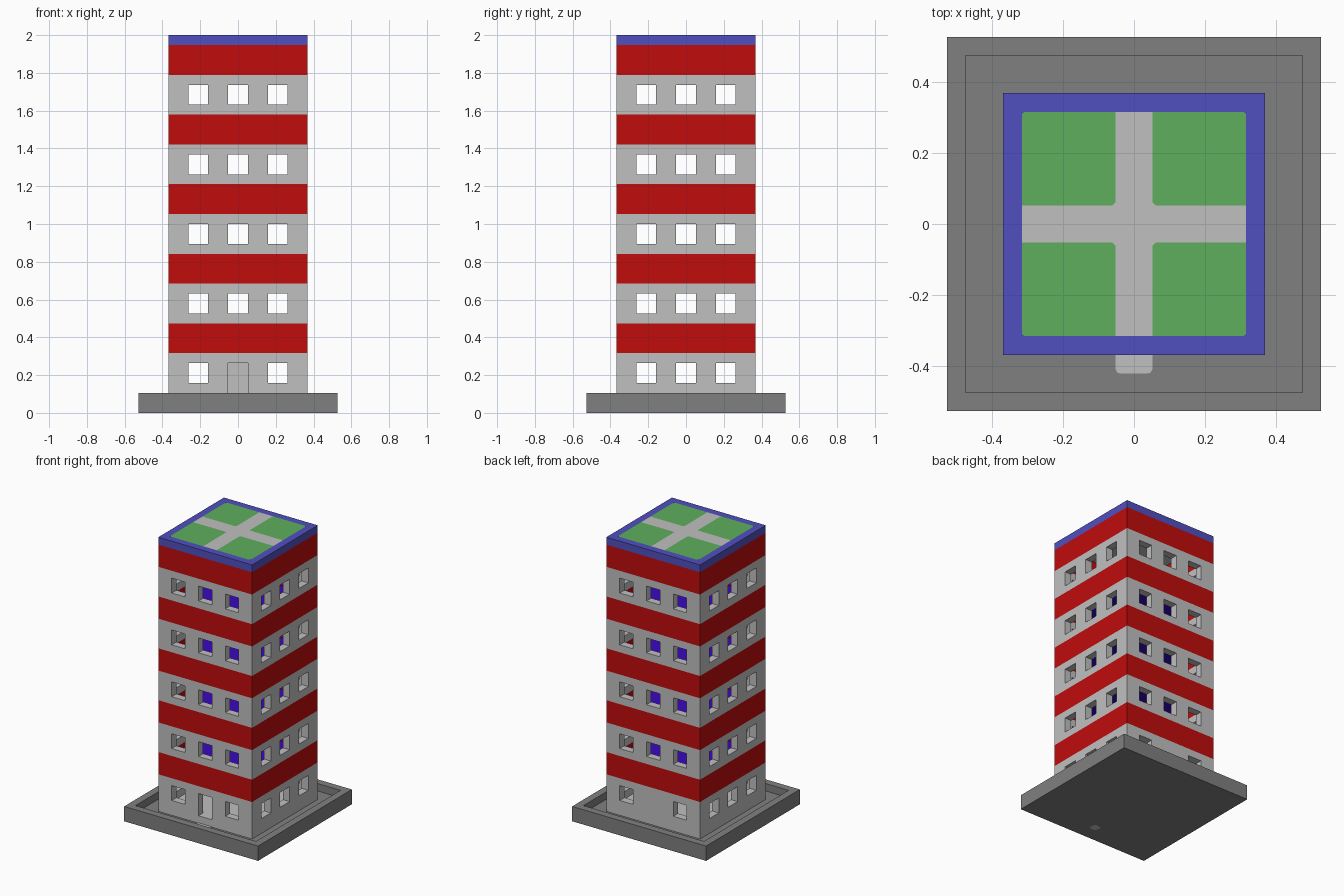
import bpy, bmesh, math

old = bpy.data.objects.get("Cube")
if old:
    bpy.data.objects.remove(old, do_unlink=True)

U = 2.0 / 38  # building module


def srgb(c):
    return c / 12.92 if c <= 0.04045 else ((c + 0.055) / 1.055) ** 2.4


def material(name, r, g, b):
    m = bpy.data.materials.new(name)
    col = [srgb(v / 255) for v in (r, g, b)] + [1.0]
    m.use_nodes = True
    m.diffuse_color = col
    m.node_tree.nodes["Principled BSDF"].inputs["Base Color"].default_value = col
    return m


GREY = material("light grey", 192, 192, 192)
DARK = material("dark grey", 128, 128, 128)
RED = material("red", 192, 12, 12)
BLUE = material("roof blue", 80, 80, 192)
GREEN = material("garden green", 94, 175, 94)
PURPLE = material("floor purple", 56, 8, 190)


def finish(name, bm, mat):
    bmesh.ops.recalc_face_normals(bm, faces=bm.faces)
    me = bpy.data.meshes.new(name)
    bm.to_mesh(me)
    bm.free()
    ob = bpy.data.objects.new(name, me)
    bpy.context.collection.objects.link(ob)
    if mat:
        me.materials.append(mat)
    return ob


def add_prism(bm, pts, z0, z1):
    """Upright prism from an outline, in modules."""
    lo = [bm.verts.new((x * U, y * U, z0 * U)) for x, y in pts]
    hi = [bm.verts.new((x * U, y * U, z1 * U)) for x, y in pts]
    bm.faces.new(lo[::-1])
    bm.faces.new(hi)
    n = len(pts)
    for i in range(n):
        j = (i + 1) % n
        bm.faces.new((lo[i], lo[j], hi[j], hi[i]))


def rect(x0, x1, y0, y1):
    return [(x0, y0), (x1, y0), (x1, y1), (x0, y1)]


def square(h):
    return rect(-h, h, -h, h)


def prism(name, pts, z0, z1, mat):
    bm = bmesh.new()
    add_prism(bm, pts, z0, z1)
    return finish(name, bm, mat)


def ring(name, outer, inner, z0, z1, mat):
    """Square hollow wall."""
    bm = bmesh.new()
    loops = [[bm.verts.new((x * U, y * U, z * U)) for x, y in square(h)]
             for h, z in ((outer, z0), (outer, z1), (inner, z1), (inner, z0))]
    for k in range(4):
        a, b = loops[k], loops[(k + 1) % 4]
        for i in range(4):
            j = (i + 1) % 4
            bm.faces.new((a[i], a[j], b[j], b[i]))
    return finish(name, bm, mat)


def cut(target, bars):
    """Cut separate box-shaped openings through a wall."""
    bm = bmesh.new()
    for x0, x1, y0, y1, z0, z1 in bars:
        add_prism(bm, rect(x0, x1, y0, y1), z0, z1)
    cutter = finish("opening_cutter", bm, None)
    cutter.hide_render = True
    mod = target.modifiers.new("openings", 'BOOLEAN')
    mod.operation = 'DIFFERENCE'
    mod.solver = 'EXACT'
    mod.object = cutter
    bpy.context.view_layer.objects.active = target
    bpy.ops.object.modifier_apply(modifier=mod.name)
    bpy.data.objects.remove(cutter, do_unlink=True)


def turn(pts, k):
    for _ in range(k):
        pts = [(-y, x) for x, y in pts]
    return pts


# Base tray with raised rim
prism("base_slab", square(10), 0, 1, DARK)
ring("base_rim", 10, 9, 1, 2, DARK)
prism("ground_floor", square(7), 1, 2, GREY)

# Door path and the small round spot beneath it
prism("door_path", [(-1, -7), (-1, -7.75), (-0.9, -7.93), (-0.75, -8), (0.75, -8),
                    (0.9, -7.93), (1, -7.75), (1, -7)], 1, 1.05, GREY)
prism("underside_spot", [(0.62 * math.cos(a * math.pi / 8), -7.5 + 0.62 * math.sin(a * math.pi / 8))
                         for a in range(16)], -0.02, 0.02, GREY)

# Five storeys: pierced grey wall, red band, inner floor
for s in range(5):
    z = 2 + 7 * s
    n = str(s + 1)
    wall = ring("storey_wall_" + n, 7, 6, z, z + 4, GREY)
    cut(wall, [(-9, 9, c - 1, c + 1, z + 1, z + 3) for c in (-4, 0, 4)])
    bars = [(c - 1, c + 1, -9, 9, z + 1, z + 3) for c in (-4, 4)]
    if s == 0:
        bars.append((-1, 1, -9, 0, z - 1, z + 3))  # doorway, front only
    else:
        bars.append((-1, 1, -9, 9, z + 1, z + 3))
    cut(wall, bars)
    ring("red_band_" + n, 7, 6, z + 4, z + 7, RED)
    if s < 4:
        prism("inner_floor_" + n, square(6), z + 5, z + 6, PURPLE)

# Roof slab, ceiling lining, crossing paths and lawns
prism("roof_slab", square(7), 37, 37.96, BLUE)
prism("top_ceiling", square(6), 36.9, 37, GREY)
cross = []
for k in range(4):
    cross += turn([(6, -1), (6, 1), (1.15, 1), (1, 1.15)], k)
prism("roof_paths", cross, 37.9, 38, GREY)
for k in range(4):
    lawn = [(1.15, 1), (6, 1), (6, 5.85), (5.85, 6), (1, 6), (1, 1.15)]
    prism("roof_lawn_" + str(k + 1), turn(lawn, k), 37.9, 38, GREEN)
# Blue roof border flush with the lawns
ring("roof_border", 7, 6, 37.96, 38, BLUE)
